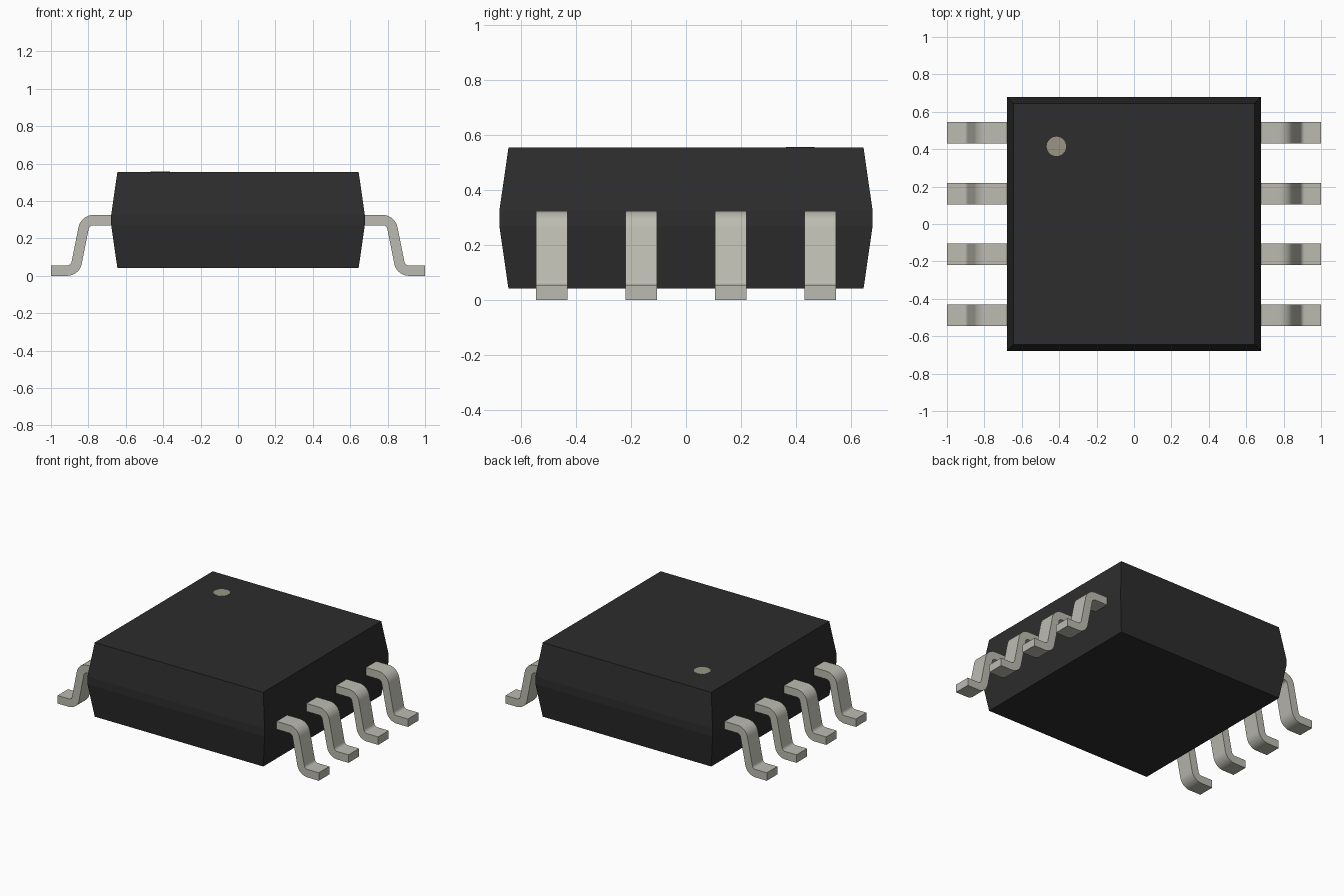
import bpy, bmesh
from math import radians, sin, cos, atan2, tan, pi

if "Cube" in bpy.data.objects:
    bpy.data.objects.remove(bpy.data.objects["Cube"])


def material(name, rgb):
    m = bpy.data.materials.new(name)
    m.diffuse_color = (*rgb, 1)
    m.use_nodes = True
    m.node_tree.nodes["Principled BSDF"].inputs["Base Color"].default_value = m.diffuse_color
    return m


def add_object(name, bm, mat):
    bmesh.ops.recalc_face_normals(bm, faces=bm.faces)
    me = bpy.data.meshes.new(name)
    bm.to_mesh(me)
    bm.free()
    me.materials.append(mat)
    ob = bpy.data.objects.new(name, me)
    bpy.context.collection.objects.link(ob)
    return ob


plastic = material("black_plastic", (0.026, 0.026, 0.026))
metal = material("tinned_metal", (0.5, 0.5, 0.44))
mark = material("marker_paint", (0.32, 0.30, 0.24))

# Moulded body: stacked square sections, widest at the lead plane
bm = bmesh.new()
rings = []
for half, z in [(0.645, 0.042), (0.678, 0.27), (0.678, 0.325), (0.645, 0.555)]:
    rings.append([bm.verts.new((sx * half, sy * half, z))
                  for sx, sy in [(-1, -1), (1, -1), (1, 1), (-1, 1)]])
for a, b in zip(rings, rings[1:]):
    for i in range(4):
        j = (i + 1) % 4
        bm.faces.new((a[i], a[j], b[j], b[i]))
bm.faces.new(rings[0])
bm.faces.new(rings[-1])
add_object("body", bm, plastic)

# Pin one marker: thin disc on the top face
bm = bmesh.new()
bmesh.ops.create_cone(bm, cap_ends=True, segments=32, radius1=0.052, radius2=0.052, depth=0.012)
bmesh.ops.translate(bm, verts=bm.verts, vec=(-0.415, 0.415, 0.551))
add_object("pin_one_dot", bm, mark)

# Gull-wing lead: centre line with two rounded bends, given a thickness
T, W, R, STEPS = 0.055, 0.115, 0.052, 8
TOP_Z, FOOT_Z = 0.2975, T / 2
KNEE, HEEL = 0.817, 0.871
slope = atan2(TOP_Z - FOOT_Z, HEEL - KNEE)
trim = R * tan(slope / 2)


def lead_profile():
    path = [(0.66, TOP_Z, 0.0)]
    for i in range(STEPS + 1):
        a = slope * i / STEPS
        path.append((KNEE - trim + R * sin(a), TOP_Z - R + R * cos(a), a))
    for i in range(STEPS + 1):
        a = slope * (1 - i / STEPS)
        path.append((HEEL + trim - R * sin(a), FOOT_Z + R - R * cos(a), a))
    path.append((1.0, FOOT_Z, 0.0))
    h = T / 2
    upper = [(x + h * sin(a), z + h * cos(a)) for x, z, a in path]
    lower = [(x - h * sin(a), z - h * cos(a)) for x, z, a in path]
    return upper, lower


def add_lead(name, y, side):
    upper, lower = lead_profile()
    bm = bmesh.new()
    rows = []
    for (ux, uz), (lx, lz) in zip(upper, lower):
        rows.append([bm.verts.new((side * x, y + dy, z)) for x, dy, z in
                     [(ux, -W / 2, uz), (ux, W / 2, uz), (lx, W / 2, lz), (lx, -W / 2, lz)]])
    for a, b in zip(rows, rows[1:]):
        for i in range(4):
            j = (i + 1) % 4
            bm.faces.new((a[i], a[j], b[j], b[i]))
    bm.faces.new(rows[0])
    bm.faces.new(rows[-1])
    ob = add_object(name, bm, metal)
    bpy.ops.object.select_all(action='DESELECT')
    ob.select_set(True)
    bpy.context.view_layer.objects.active = ob
    bpy.ops.object.shade_smooth_by_angle(angle=radians(30))


# Four leads along each side
for side, label in [(-1, "left"), (1, "right")]:
    for n in range(4):
        add_lead(f"{label}_lead_{n + 1}", (n - 1.5) * 0.325, side)
